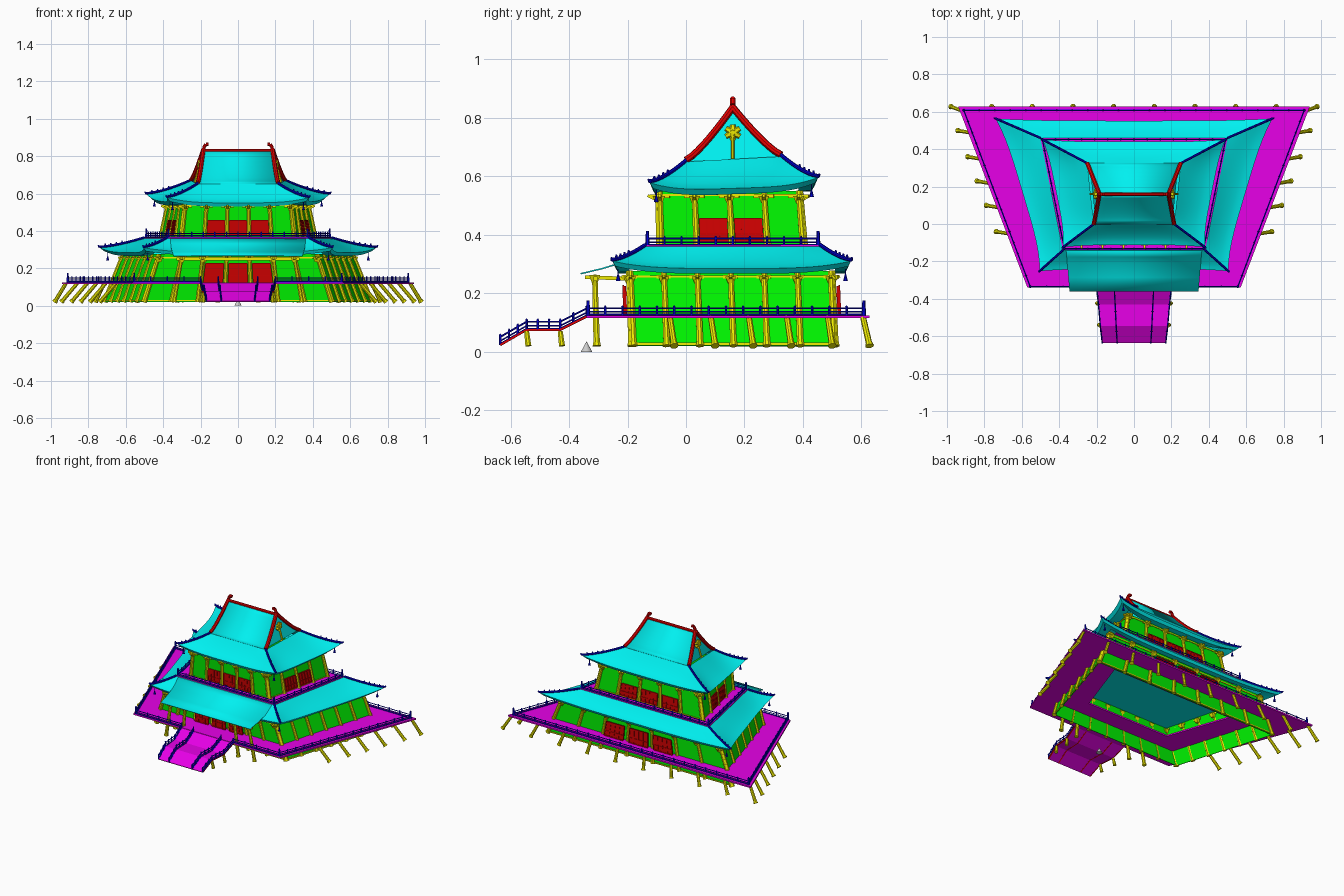
import bpy, bmesh, math
from mathutils import Vector as V

if "Cube" in bpy.data.objects:
    bpy.data.objects.remove(bpy.data.objects["Cube"])

def mat(name, c):
    m = bpy.data.materials.new(name)
    m.diffuse_color = (*c, 1)
    m.use_nodes = True
    m.node_tree.nodes["Principled BSDF"].inputs["Base Color"].default_value = m.diffuse_color
    return m
PINK, TEAL = mat("magenta", (.8, 0, .8)), mat("teal", (0, .87, .87))
GREEN, YEL = mat("green", (0, .87, 0)), mat("yellow", (.87, .84, 0))
RED, DARK, BLUE = mat("red", (.8, 0, 0)), mat("dark_red", (.6, 0, 0)), mat("blue", (0, 0, .7))

def add(name, bm, m, smooth=True):
    bmesh.ops.remove_doubles(bm, verts=bm.verts, dist=1e-5)
    bmesh.ops.recalc_face_normals(bm, faces=bm.faces)
    me = bpy.data.meshes.new(name)
    bm.to_mesh(me)
    bm.free()
    ob = bpy.data.objects.new(name, me)
    bpy.context.collection.objects.link(ob)
    if m:
        me.materials.append(m)
    if smooth:
        bpy.ops.object.select_all(action='DESELECT')
        ob.select_set(True)
        bpy.context.view_layer.objects.active = ob
        bpy.ops.object.shade_smooth_by_angle(angle=math.radians(35))
    return ob

def grid(bm, rows):
    vs = [[bm.verts.new(p) for p in r] for r in rows]
    for a, b in zip(vs, vs[1:]):
        for k in range(len(a) - 1):
            bm.faces.new((a[k], a[k + 1], b[k + 1], b[k]))

def sheet(name, rows, m, thick=.008, smooth=True):
    bm = bmesh.new()
    grid(bm, rows)
    ob = add(name, bm, m, smooth)
    s = ob.modifiers.new("thickness", 'SOLIDIFY')
    s.thickness, s.offset = thick, 0
    return ob

def rods(name, items, m, sides=8):
    # each item: start, end, start radius, optional end radius
    bm = bmesh.new()
    for p, q, r, *e in items:
        p, q = V(p), V(q)
        d = (q - p).normalized()
        a = d.cross(V((0, 0, 1)) if abs(d.z) < .9 else V((0, 1, 0))).normalized()
        b, r2, off = d.cross(a), (e[0] if e else r), math.pi / sides
        ang = [off + 2 * math.pi * k / sides for k in range(sides)]
        lo, hi = [[bm.verts.new(c + (a * math.cos(t) + b * math.sin(t)) * max(rr, .0005)) for t in ang]
                  for c, rr in ((p, r), (q, r2))]
        for k in range(sides):
            n = (k + 1) % sides
            bm.faces.new((lo[k], lo[n], hi[n], hi[k]))
        bm.faces.new(lo[::-1])
        bm.faces.new(hi)
    return add(name, bm, m)

def path(pts, r):
    return [(a, b, r) for a, b in zip(pts, pts[1:])]

def ring(y0, y1, h0, h1, z):
    return [V((-h0, y0, z)), V((h0, y0, z)), V((h1, y1, z)), V((-h1, y1, z))]

def on(R, i, u):
    return R[i].lerp(R[(i + 1) % 4], u)

OUT = [V((0, -1, 0)), V((1, 0, 0)), V((0, 1, 0)), V((-1, 0, 0))]

# trapezoid outlines that every part follows
deck = ring(-.34, .628, .57, .94, .12)
w1b, w1t = ring(-.18, .505, .50, .71, .02), ring(-.19, .495, .42, .61, .275)
bal = ring(-.14, .46, .38, .50, .36)
w2b, w2t = ring(-.085, .40, .30, .41, .36), ring(-.09, .385, .28, .37, .55)

def plate(name, outer, inner, m=PINK):
    sheet(name, [R + R[:1] for R in (outer, inner)], m, .01, False)
plate("ground_deck", deck, ring(-.06, .37, .32, .47, .12))
plate("balcony_floor", bal, w2b)
c = ring(-.185, .49, .42, .60, .268)
sheet("lower_ceiling", [c[:2], c[:1:-1]], TEAL, .005, False)

# walls with columns, brackets, beams and lattice doors
def storey(name, B, T, counts, doors, dz, gap, arm):
    sheet(name + "_walls", [B + B[:1], T + T[:1]], GREEN, .008, False)
    cols, caps, beams, panels, bars = [], [], [], [], []
    for i in range(4):
        n, o = counts[i], OUT[i]
        side = (T[(i + 1) % 4] - T[i]).normalized()
        for k in range(n + 1):
            p, q = on(B, i, k / n) + o * .006, on(T, i, k / n) + o * .006
            cols += [(p, q, .012, .010), (p, p.lerp(q, .05), .015, .013)]
            h = q - V((0, 0, .03))
            caps += [(h - V((0, 0, .012)), h + V((0, 0, .012)), .012, .026),
                     (h, h + o * arm + V((0, 0, .014)), .011, .006),
                     (h - side * arm + V((0, 0, .012)), h + side * arm + V((0, 0, .012)), .008)]
        for v in (.03, .93):
            a, b = [x.lerp(y, v) + o * .003 for x, y in ((B[i], T[i]), (B[(i + 1) % 4], T[(i + 1) % 4]))]
            beams.append((a, b, .005))
        for k in doors[i]:
            v0, v1 = [(z - B[0].z) / (T[0].z - B[0].z) for z in dz]
            P = lambda u, v, d: on(B, i, (k + .12 + .76 * u) / n).lerp(
                on(T, i, (k + .12 + .76 * u) / n), v0 + (v1 - v0) * v) + o * d
            panels.append([[P(0, 0, gap), P(1, 0, gap)], [P(0, 1, gap), P(1, 1, gap)]])
            for u in (0, .25, .5, .75, 1):
                bars.append((P(u, 0, gap + .005), P(u, 1, gap + .005), .004))
            for v in (0, .35, 1):
                bars.append((P(0, v, gap + .005), P(1, v, gap + .005), .004))
    rods(name + "_columns", cols, YEL)
    rods(name + "_brackets", caps, YEL, 4)
    rods(name + "_beams", beams, YEL, 4)
    bm = bmesh.new()
    for r in panels:
        grid(bm, r)
    s = add(name + "_doors", bm, DARK, False).modifiers.new("thickness", 'SOLIDIFY')
    s.thickness, s.offset = .01, 0
    rods(name + "_door_lattice", bars, DARK, 4)
storey("ground_floor", w1b, w1t, (7, 6, 7, 6), ((2, 3, 4), (), (2, 3, 4), ()), (.128, .225), .022, .025)
storey("upper_floor", w2b, w2t, (5, 4, 5, 4), ((1, 2, 3), (1, 2), (1, 2, 3), (1, 2)), (.375, .455), .006, .035)

# railings
def rail(a, b, n, h=.024):
    up = V((0, 0, h))
    out = [(a + up, b + up, .0032), (a + up * .5, b + up * .5, .0025), (a + up * .1, b + up * .1, .004)]
    for k in range(n + 1):
        p = a.lerp(b, k / n)
        out += [(p, p + up * 1.2, .004), (p + up * 1.2, p + up * 1.4, .005, .001)]
    return out

def rail_ring(R, counts, gap=0):
    items = []
    for i in range(4):
        a, b = R[i], R[(i + 1) % 4]
        if i == 0 and gap:
            items += rail(a, V((-gap, a.y, a.z)), 4) + rail(V((gap, a.y, a.z)), b, 4)
        else:
            items += rail(a, b, counts[i])
        items.append((a, a + V((0, 0, .05)), .008, .005))
    return items
rods("deck_railing", rail_ring(ring(-.335, .608, .555, .91, .125), (0, 16, 22, 16), .2), BLUE, 6)
rods("balcony_railing", rail_ring(ring(-.132, .452, .372, .49, .363), (12, 10, 14, 10)), BLUE, 6)

# splayed stilts under the deck
legs = [(V((x * .92, .605, .12)), V((x * .98, .628, .02))) for x in [-1 + 2 * i / 9 for i in range(10)]]
for y in (.50, .36, .23, .10, -.04):
    x = .57 + (y + .34) * .38
    legs += [(V((s * (x - .03), y - .015, .12)), V((s * (x + .055), y, .02))) for s in (-1, 1)]
rods("deck_stilts", [(a, b, .010, .011) for a, b in legs] +
     [(b.lerp(a, .1), b, .012, .015) for a, b in legs], YEL)

# curved hipped roofs with lifted corners
def roof(name, inner, outer, ext, drop, n=20, m=6):
    bm = bmesh.new()
    tips = [V((math.copysign(ext[0], c.x), ext[1] * (-1 if k < 2 else 1), ext[2])) for k, c in enumerate(outer)]
    def pt(i, u, t):
        a, tip = on(inner, i, u), tips[i if u < .5 else (i + 1) % 4]
        o = on(outer, i, u) + tip * abs(2 * u - 1) ** 4
        p = a.lerp(o, t)
        p.z = a.z + (o.z - a.z) * (1 - (1 - t) ** 1.5)
        return p
    for i in range(4):
        us = [j / n for j in range(n + 1)]
        rows = [[pt(i, u, k / m) for u in us] for k in range(m + 1)]
        for t in (.9, .5):
            rows.append([V((*pt(i, u, t).xy, pt(i, u, 1).z - drop)) for u in us])
        grid(bm, rows)
    add(name, bm, TEAL)
    hips, bells = [], []
    for i in range(4):
        c = [pt(i, 0, k / 8) + V((0, 0, .005)) for k in range(9)]
        end = c[-1] + (c[-1] - c[-2]) * .3 + V((0, 0, .008))
        hips += path(c, .007) + [(c[-1], end, .007, .003)]
        hips += [(c[k], c[k] + V((0, 0, .015)), .007, .003) for k in (4, 5, 6, 7)]
        q = pt(i, 0, .82) - V((0, 0, .03))
        bells += [(q, q - V((0, 0, .025)), .002), (q - V((0, 0, .02)), q - V((0, 0, .042)), .003, .009)]
    rods(name + "_hip_ridges", hips, BLUE)
    rods(name + "_bells", bells, BLUE)
roof("lower_roof", bal, ring(-.24, .552, .475, .71, .285), (.03, .012, .025), .018)
top_in = ring(0, .325, .215, .25, .65)
top_out = ring(-.112, .44, .36, .47, .55)
for R in (top_in, top_out):
    for p in R[2:]:
        p.z += .018
roof("upper_roof", top_in, top_out, (.02, .012, .028), .02)

# gabled top of the upper roof
def slope(k, s, n=8):
    a, b = top_in[k], V((s * .185, .16, .83))
    pts = [a.lerp(b, t / n) for t in range(n + 1)]
    for t, p in enumerate(pts):
        p.z = a.z + (b.z - a.z) * (t / n) ** 1.25
    return pts
edges = {s: (slope(0 if s < 0 else 1, s), slope(3 if s < 0 else 2, s)) for s in (-1, 1)}
for k, name in enumerate(("front_gable_slope", "back_gable_slope")):
    sheet(name, [edges[-1][k], edges[1][k]], TEAL, .006)
red = [(V((-.185, .16, .828)), V((.185, .16, .828)), .010)]
pend = []
for s, nm in ((-1, "left"), (1, "right")):
    f, b = edges[s]
    bm = bmesh.new()
    bm.faces.new([bm.verts.new((p.x * .95, p.y, p.z)) for p in f + b[-2::-1]])
    add(nm + "_gable_end", bm, TEAL, False)
    for e in (f, b):
        red += path([p + V((0, 0, .006)) for p in e], .012)
    red += path([V((s * x, .16, z)) for x, z in ((.185, .825), (.183, .845), (.172, .864), (.158, .862))], .010)
    hub = V((s * .205, .16, .75))
    pend.append((V((s * .232, .16, .66)), hub, .006))
    for k in range(6):
        t = k * math.pi / 3 + math.pi / 6
        pend.append((hub, hub + V((0, math.cos(t), math.sin(t))) * .028, .015, .008))
rods("ridge_trim", red, RED)
rods("gable_pendants", pend, YEL, 6)

# entrance porch
P = [(-.36, .267), (-.285, .285), (-.21, .308), (-.175, .33), (-.142, .358)]
sheet("porch_roof", [[V((s * (.345 + (y + .36) * .08), y, z)) for y, z in P] for s in (-1, 1)], TEAL, .005)
posts, beams = [], [(V((-.33, -.31, .25)), V((.33, -.31, .25)), .010)]
for x in (-.30, -.19, .19, .30):
    a, b = V((x * 1.14, -.305, .02)), V((x, -.312, .262))
    posts += [(a, b, .012, .010), (a, a.lerp(b, .05), .015, .013)]
    beams += [(V((x, -.345, .255)), V((x, -.19, .25)), .009), (b - V((0, 0, .03)), b, .012, .026)]
rods("porch_columns", posts, YEL)
rods("porch_beams", beams, YEL, 4)

# stairs in two flights with a landing
K = [V((.20, -.34, .12)), V((.19, -.43, .075)), V((.18, -.545, .075)), V((.17, -.635, .023))]
sheet("stairs", [[V((s * p.x, p.y, p.z)) for p in K] for s in (-1, 1)], PINK, .006, False)
strings, rails, feet = [], [], []
for f in (-1, -.53, .53, 1):
    pts = [V((p.x * f, p.y, p.z)) for p in K]
    for (a, b), n in zip(zip(pts, pts[1:]), (2, 3, 3)):
        rails += rail(a, b, n, .028)
    strings += path(pts, .005)
    if abs(f) == 1:
        feet += [(V((p.x, p.y, .07)), V((p.x * 1.04, p.y + .006, .02)), .009, .011) for p in pts[1:3]]
rods("stair_stringers", strings, RED, 4)
rods("stair_railings", rails, BLUE, 6)
rods("stair_stilts", feet, YEL)

# small grey cone under the entrance
rods("base_cone", [(V((0, -.34, 0)), V((0, -.34, .035)), .02, .0005)], None, 12)
